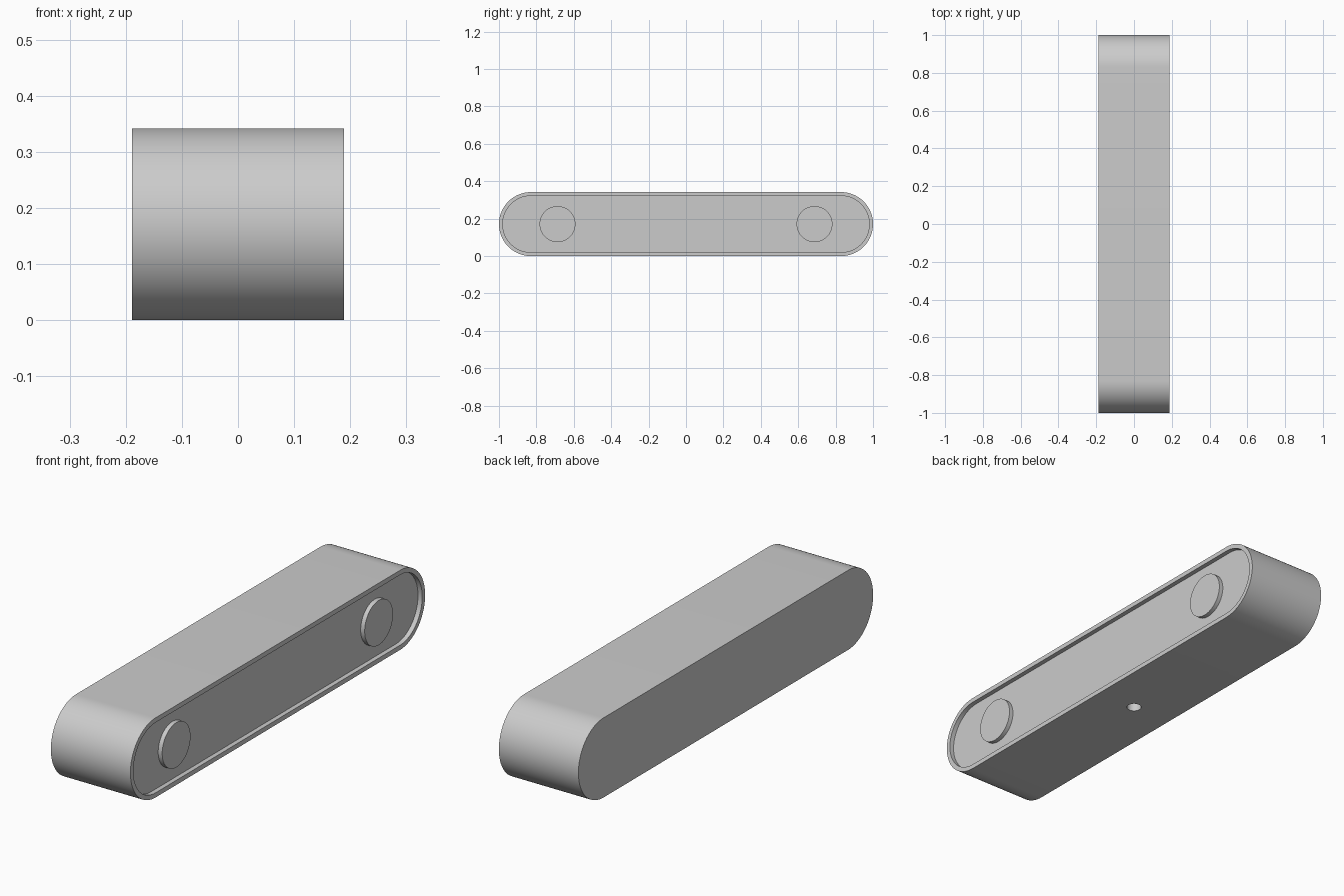
import bpy
import bmesh
from math import pi, cos, sin, radians
from mathutils import Matrix

cube = bpy.data.objects.get("Cube")
if cube:
    bpy.data.objects.remove(cube, do_unlink=True)

HALF_W, RADIUS, HALF_L = 0.189, 0.171, 1.0
LIP, DEPTH = 0.02, 0.02

grey = bpy.data.materials.new("light_grey")
grey.use_nodes = True
grey.diffuse_color = (0.6, 0.6, 0.6, 1)
grey.node_tree.nodes["Principled BSDF"].inputs["Base Color"].default_value = (0.6, 0.6, 0.6, 1)


def finish(name, bm):
    bmesh.ops.recalc_face_normals(bm, faces=bm.faces)
    mesh = bpy.data.meshes.new(name)
    bm.to_mesh(mesh)
    bm.free()
    mesh.materials.append(grey)
    obj = bpy.data.objects.new(name, mesh)
    bpy.context.collection.objects.link(obj)
    return obj


def smooth(obj):
    bpy.ops.object.select_all(action='DESELECT')
    obj.select_set(True)
    bpy.context.view_layer.objects.active = obj
    bpy.ops.object.shade_smooth_by_angle(angle=radians(30))


def cylinder(name, radius, depth, matrix):
    bm = bmesh.new()
    bmesh.ops.create_cone(bm, cap_ends=True, segments=64, radius1=radius,
                          radius2=radius, depth=depth, matrix=matrix)
    return finish(name, bm)


def slot_ring(bm, x, inset, steps=40):
    """Rounded-end outline at a given x, shrunk by inset."""
    r, ring = RADIUS - inset, []
    for side in (1, -1):
        for i in range(steps + 1):
            a = -pi / 2 + pi * i / steps
            ring.append(bm.verts.new((x, side * (HALF_L - RADIUS + r * cos(a)),
                                      RADIUS + side * r * sin(a))))
    return ring


# Body: rounded-end bar with a shallow recess in its left side
bm = bmesh.new()
rings = [slot_ring(bm, x, inset) for x, inset in (
    (-HALF_W, 0), (HALF_W, 0), (HALF_W, LIP), (HALF_W - DEPTH, LIP))]
for a, b in zip(rings, rings[1:]):
    for i in range(len(a)):
        j = (i + 1) % len(a)
        bm.faces.new((a[i], a[j], b[j], b[i]))
bm.faces.new(rings[0])
bm.faces.new(rings[-1])
body = finish("body", bm)

# Mounting hole in the underside
cutter = cylinder("hole_cutter", 0.03, 0.24, Matrix.Identity(4))
cutter.hide_render = True
cut = body.modifiers.new("mounting_hole", 'BOOLEAN')
cut.operation, cut.solver, cut.object = 'DIFFERENCE', 'EXACT', cutter
bpy.context.view_layer.objects.active = body
bpy.ops.object.modifier_apply(modifier=cut.name)
bpy.data.objects.remove(cutter, do_unlink=True)
smooth(body)

# Round raised discs inside the recess
for name, y in (("front_disc", -0.687), ("back_disc", 0.687)):
    place = Matrix.Translation((HALF_W - DEPTH / 2 - 0.001, y, RADIUS)) @ Matrix.Rotation(pi / 2, 4, 'Y')
    smooth(cylinder(name, 0.096, DEPTH, place))
